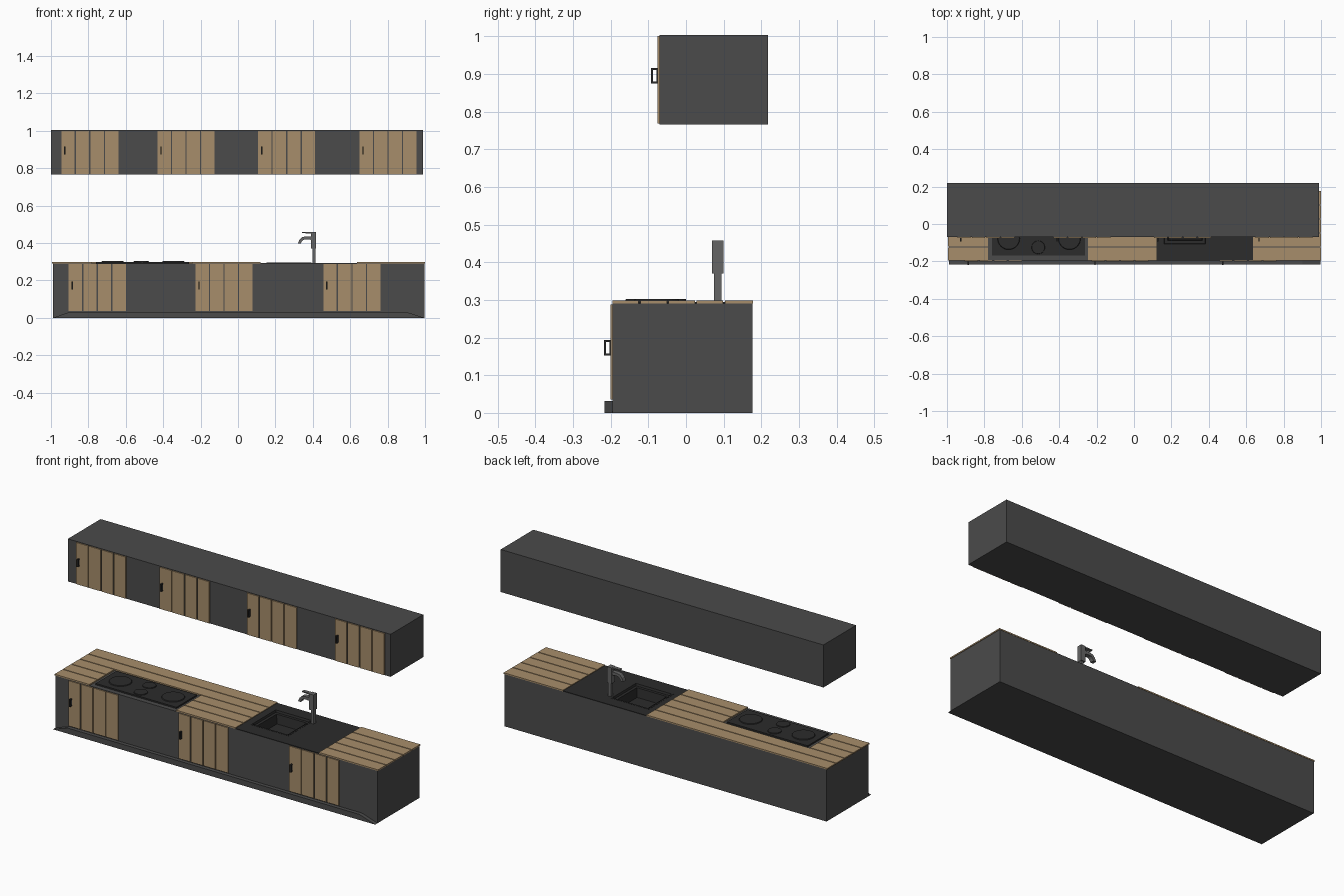
import bpy, bmesh, math
from mathutils import Matrix, Vector

if "Cube" in bpy.data.objects:
    bpy.data.objects.remove(bpy.data.objects["Cube"])


def material(name, r, g, b):
    m = bpy.data.materials.new(name)
    m.diffuse_color = (r, g, b, 1)
    m.use_nodes = True
    m.node_tree.nodes["Principled BSDF"].inputs["Base Color"].default_value = m.diffuse_color
    return m


BODY = material("dark_grey", 0.07, 0.07, 0.07)
WOOD = material("wood", 0.39, 0.27, 0.145)
BLACK = material("black", 0.025, 0.025, 0.025)
METAL = material("metal", 0.13, 0.13, 0.13)


def finish(name, bm, mat):
    me = bpy.data.meshes.new(name)
    bmesh.ops.recalc_face_normals(bm, faces=bm.faces)
    bm.to_mesh(me)
    bm.free()
    ob = bpy.data.objects.new(name, me)
    bpy.context.collection.objects.link(ob)
    if mat:
        me.materials.append(mat)
    return ob


def add_box(bm, x0, x1, y0, y1, z0, z1):
    m = Matrix.Translation(((x0 + x1) / 2, (y0 + y1) / 2, (z0 + z1) / 2))
    bmesh.ops.create_cube(bm, size=1, matrix=m @ Matrix.Diagonal((x1 - x0, y1 - y0, z1 - z0, 1)))


def boxes(name, mat, *dims):
    bm = bmesh.new()
    for d in dims:
        add_box(bm, *d)
    return finish(name, bm, mat)


def prism(name, mat, pts, y0, y1):
    """Extrude an (x, z) profile along y."""
    bm = bmesh.new()
    f = bm.faces.new([bm.verts.new((x, y0, z)) for x, z in pts])
    ext = bmesh.ops.extrude_face_region(bm, geom=[f])
    vs = [v for v in ext["geom"] if isinstance(v, bmesh.types.BMVert)]
    bmesh.ops.translate(bm, verts=vs, vec=(0, y1 - y0, 0))
    return finish(name, bm, mat)


def door(name, x, y, z0, z1, hz):
    """Four-plank door with a square loop handle; y is the cabinet face."""
    w, gap = 0.305, 0.006
    pw = (w - 3 * gap) / 4
    boxes(name, WOOD, *[(x + i * (pw + gap), x + i * (pw + gap) + pw, y - 0.006, y, z0, z1)
                        for i in range(4)])
    hx0, hx1, t = x + 0.015, x + 0.022, 0.006
    a, b = y - 0.023, y - 0.005
    boxes(name + "_handle", BLACK,
          (hx0, hx1, a, a + t, hz - 0.021, hz + 0.021),
          (hx0, hx1, b - t / 2, b, hz - 0.021, hz + 0.021),
          (hx0, hx1, a, b, hz + 0.021 - t, hz + 0.021),
          (hx0, hx1, a, b, hz - 0.021, hz - 0.021 + t))


# Cabinets and plinth
upper = boxes("upper_cabinet", BODY, (-1.0, 0.99, -0.07, 0.218, 0.766, 1.003))
lower = boxes("lower_cabinet", BODY, (-0.99, 0.997, -0.195, 0.176, 0, 0.291))
prism("plinth", BODY, [(-0.99, 0), (0.997, 0), (0.9, 0.031), (-0.9, 0.031)], -0.216, -0.195)

# Doors
for i, x in enumerate((-0.945, -0.43, 0.108, 0.65)):
    door(f"upper_door_{i + 1}", x, -0.07, 0.768, 1.0, 0.895)
for i, x in enumerate((-0.905, -0.227, 0.456)):
    door(f"lower_door_{i + 1}", x, -0.195, 0.036, 0.288, 0.173)

# Planked worktops: five rows deep, only the back two behind the hob
ROW, GAP, Y0 = 0.0745, 0.005, -0.195


def worktop(name, x0, x1, first=0):
    boxes(name, WOOD, *[(x0, x1, Y0 + i * ROW, Y0 + (i + 1) * ROW - GAP * (i < 4), 0.291, 0.298)
                        for i in range(first, 5)])


worktop("worktop_left", -0.995, -0.78)
worktop("worktop_middle", -0.245, 0.12)
worktop("worktop_right", 0.635, 1.0)
worktop("worktop_behind_hob", -0.78, -0.245, 3)

# Hob with round plates
boxes("hob", BLACK, (-0.76, -0.262, -0.168, 0.014, 0.291, 0.299))
for i, (x, y, r) in enumerate(((-0.67, -0.078, 0.06), (-0.345, -0.078, 0.06),
                               (-0.522, -0.035, 0.036), (-0.512, -0.125, 0.036))):
    bm = bmesh.new()
    bmesh.ops.create_cone(bm, cap_ends=True, segments=32, radius1=r, radius2=r * 0.95,
                          depth=0.005, matrix=Matrix.Translation((x, y, 0.3005)))
    finish(f"hob_plate_{i + 1}", bm, BLACK)

# Sink surround and recessed basin
BX = (0.153, 0.392, -0.115, 0.11)
surround = boxes("sink_surround", BLACK, (0.12, 0.635, -0.195, 0.176, 0.289, 0.294))
cutter = boxes("basin_cutter", None, (*BX, 0.2, 0.4))
cutter.hide_render = True
cutter.hide_set(True)
for ob in (lower, surround):
    mod = ob.modifiers.new("basin_hole", "BOOLEAN")
    mod.object = cutter
    mod.operation = "DIFFERENCE"
    mod.solver = "EXACT"

bm = bmesh.new()
add_box(bm, *BX, 0.2, 0.295)
bm.normal_update()
top = [f for f in bm.faces if f.normal.z > 0.9]
bmesh.ops.inset_region(bm, faces=top, thickness=0.012, depth=0)
bmesh.ops.inset_region(bm, faces=top, thickness=0.004, depth=-0.012)
bmesh.ops.inset_region(bm, faces=top, thickness=0.022, depth=0)
bmesh.ops.inset_region(bm, faces=top, thickness=0.01, depth=-0.05)
finish("sink_basin", bm, BLACK)

# Tap: post, wide head, lever and curved spout
FY = 0.084
boxes("tap_post", METAL, (0.397, 0.415, FY - 0.01, FY + 0.01, 0.29, 0.375))
boxes("tap_head", METAL, (0.389, 0.417, FY - 0.015, FY + 0.015, 0.37, 0.458))
prism("tap_lever", METAL, [(0.417, 0.449), (0.417, 0.458), (0.342, 0.458), (0.342, 0.453)],
      FY - 0.01, FY + 0.01)
prism("tap_spout", METAL,
      [(0.392, 0.435), (0.36, 0.435), (0.341, 0.43), (0.328, 0.417), (0.32, 0.397),
       (0.336, 0.397), (0.342, 0.409), (0.351, 0.417), (0.365, 0.419), (0.392, 0.417)],
      FY - 0.012, FY + 0.012)
